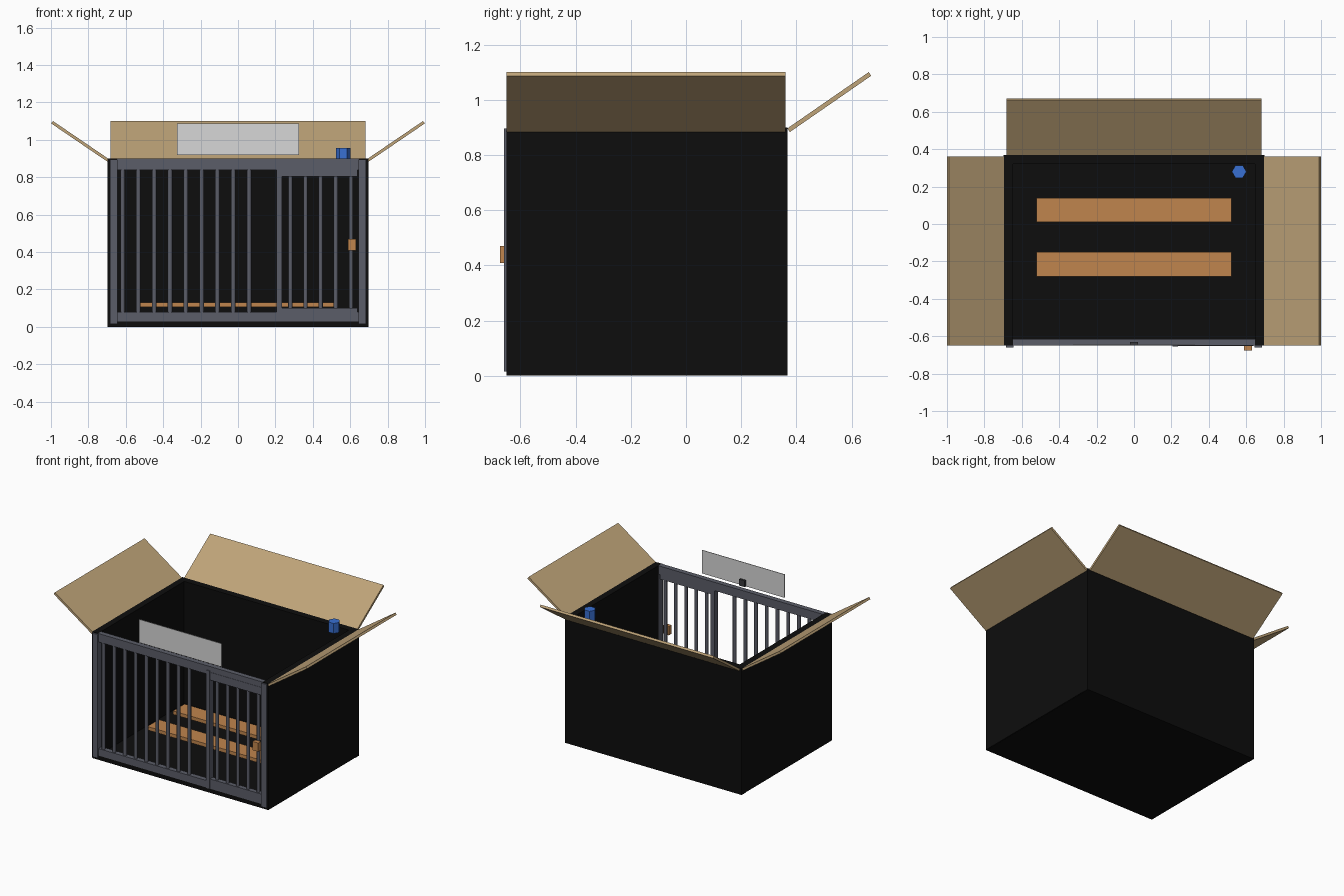
import bpy, math
from mathutils import Vector

cube = bpy.data.objects.get("Cube")
if cube:
    bpy.data.objects.remove(cube, do_unlink=True)


def material(name, r, g, b):
    m = bpy.data.materials.new(name)
    m.use_nodes = True
    m.diffuse_color = (r, g, b, 1)
    node = next(n for n in m.node_tree.nodes if n.type == "BSDF_PRINCIPLED")
    node.inputs["Base Color"].default_value = (r, g, b, 1)
    return m


black = material("black_shell", 0.004, 0.004, 0.004)
steel = material("grey_steel", 0.105, 0.11, 0.14)
dark = material("dark_bracket", 0.04, 0.04, 0.045)
card = material("tan_card", 0.52, 0.37, 0.19)
wood = material("orange_wood", 0.53, 0.235, 0.075)
blue = material("blue_plastic", 0.04, 0.16, 0.65)
white = material("pale_sign", 0.68, 0.68, 0.68)


def box(name, x, y, z, mat):
    """Box from (low, high) ranges on each axis."""
    bpy.ops.mesh.primitive_cube_add(size=1)
    ob = bpy.context.object
    ob.name = name
    for v in ob.data.vertices:
        v.co = [r[0] if c < 0 else r[1] for c, r in zip(v.co, (x, y, z))]
    ob.data.materials.append(mat)
    return ob


def rod(name, x, y, z, radius, sides, mat):
    """Upright rod spanning the z range."""
    bpy.ops.mesh.primitive_cylinder_add(
        vertices=sides, radius=radius, depth=z[1] - z[0],
        location=(x, y, sum(z) / 2), rotation=(0, 0, math.pi / 2))
    ob = bpy.context.object
    ob.name = name
    ob.data.materials.append(mat)
    bpy.ops.object.shade_smooth_by_angle(angle=math.radians(50))
    return ob


def flap(name, hinge, tip, half_length, middle, turn):
    """Sloping lid panel; its section is drawn in x-z, then turned about z."""
    a, b = Vector((hinge[0], 0, hinge[1])), Vector((tip[0], 0, tip[1]))
    run = b - a
    ob = box(name, (0, run.length), (-half_length, half_length), (-0.008, 0.008), card)
    ob.rotation_euler = (0, -math.atan2(run.z, run.x), turn)
    spin = Vector((math.cos(turn), math.sin(turn), 0))
    ob.location = spin * a.x + Vector((middle[0], middle[1], a.z))
    return ob


# Open-fronted shell
FRONT, BACK, TOP = -0.65, 0.365, 0.9
box("floor_panel", (-0.692, 0.692), (FRONT, BACK), (0, 0.03), black)
box("back_wall", (-0.697, 0.697), (0.32, BACK + 0.003), (0, TOP), black)
for side, s in (("left", 1), ("right", -1)):
    box(side + "_wall", sorted((s * 0.648, s * 0.697)), (FRONT, BACK), (0.002, TOP), black)

# Open lid flaps
flap("left_flap", (0.694, 0.89), (0.994, 1.094), 0.505, (0, -0.145), 0)
flap("right_flap", (0.694, 0.89), (0.994, 1.094), 0.505, (0, -0.145), math.pi)
flap("back_flap", (0.372, 0.89), (0.667, 1.094), 0.683, (0, 0), math.pi / 2)

# Front frame
rail_y = (-0.65, -0.614)
for side, s in (("left", 1), ("right", -1)):
    box(side + "_post", sorted((s * 0.645, s * 0.685)), (-0.66, -0.614), (0.015, 0.896), steel)
box("top_rail", (-0.648, 0.648), rail_y, (0.84, TOP), steel)
box("bottom_rail", (-0.648, 0.648), rail_y, (0.03, 0.08), steel)

# Fixed bars
for i in range(9):
    rod("fixed_bar", -0.617 + i * 0.0845, -0.632, (0.05, 0.86), 0.0125, 10, steel)

# Door with its own frame, bars and latch
box("door_post", (0.207, 0.236), (-0.656, -0.614), (0.03, 0.87), steel)
box("door_top_rail", (0.22, 0.638), (-0.652, -0.618), (0.805, 0.86), steel)
box("door_bottom_rail", (0.22, 0.638), (-0.652, -0.618), (0.03, 0.1), steel)
for i in range(5):
    rod("door_bar", 0.28 + i * 0.081, -0.632, (0.08, 0.82), 0.0115, 10, steel)
box("door_latch", (0.587, 0.632), (-0.675, -0.645), (0.408, 0.47), wood)

# Slats above the floor
for name, y in (("front_slat", -0.215), ("rear_slat", 0.075)):
    box(name, (-0.52, 0.52), (y - 0.065, y + 0.065), (0.105, 0.13), wood)

# Sign plate with bracket, and the bottle cap in the back corner
box("sign_plate", (-0.325, 0.325), (-0.648, -0.644), (0.92, 1.086), white)
box("sign_bracket", (-0.022, 0.022), (-0.644, -0.63), (0.92, 0.965), dark)
rod("bottle_cap", 0.562, 0.28, (0.885, 0.957), 0.039, 6, blue).rotation_euler.z = 0
cap = bpy.data.objects["bottle_cap"]
cap.rotation_euler.z = math.pi / 6
